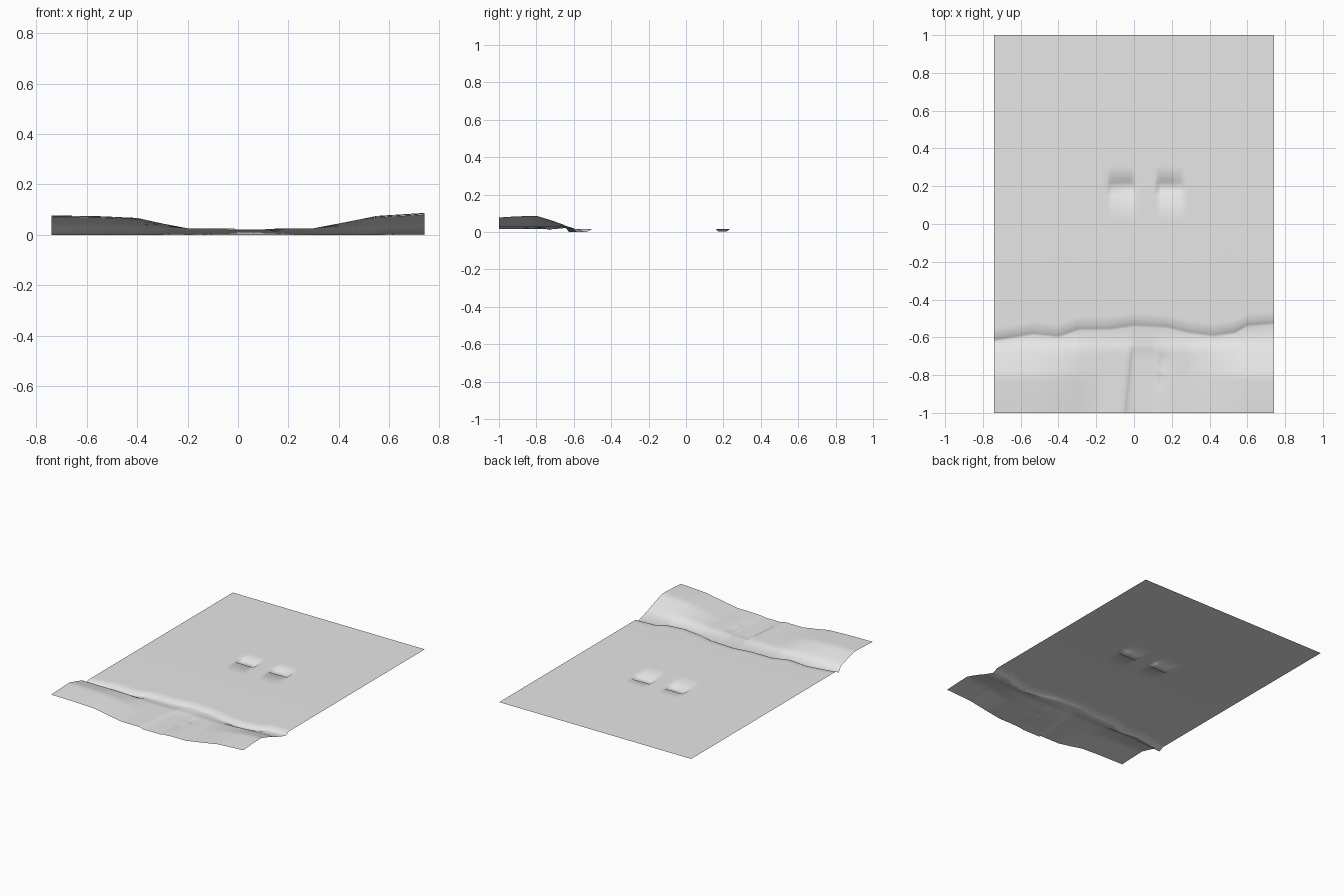
import bpy
import bmesh

cube = bpy.data.objects.get("Cube")
if cube:
    bpy.data.objects.remove(cube, do_unlink=True)

GROUND = 0.017


def interp(points, t):
    """Piecewise linear lookup, clamped at both ends."""
    if t <= points[0][0]:
        return points[0][1]
    for (a, va), (b, vb) in zip(points, points[1:]):
        if t <= b:
            return va + (vb - va) * (t - a) / (b - a)
    return points[-1][1]


# Wavy lip of the ditch, and height of the bank along x
LIP = [(-0.74, -0.6), (-0.53, -0.565), (-0.4, -0.58), (-0.29, -0.54),
       (-0.13, -0.54), (0, -0.52), (0.18, -0.53), (0.3, -0.56),
       (0.42, -0.575), (0.53, -0.56), (0.6, -0.52), (0.74, -0.51)]
HILL = [(-0.74, 0.051), (-0.55, 0.048), (-0.4, 0.041), (-0.3, 0.019),
        (-0.2, 0), (0.3, 0), (0.42, 0.023), (0.55, 0.049), (0.74, 0.061)]
# Hill strength, bank base and channel strength along y
RISE = [(-1, 0.85), (-0.9, 0.95), (-0.8, 1), (-0.72, 0.6), (-0.66, 0.25), (-0.6, 0)]
CHANNEL = [(-0.02, 0), (0, 0.009), (0.1, 0.009), (0.12, 0.004), (0.2, 0)]
DENTS = (-0.065, 0.19)


def dent_depth(x, y):
    across = max(interp([(0.055, 1), (0.075, 0)], abs(x - c)) for c in DENTS)
    along = interp([(0.157, 0), (0.17, 1), (0.22, 1), (0.235, 0)], y)
    return 0.013 * across * along


def bank_height(x, y, bottom):
    base = interp([(-0.66, 0.026), (bottom, 0.002)], y)
    fade = interp([(-0.67, 1), (-0.64, 0)], y)
    z = base + interp(HILL, x) * interp(RISE, y) - fade * interp(CHANNEL, x)
    # Small hollows beside the channel
    for cx, cy, depth in ((0.15, -0.73, 0.012), (0.14, -0.83, 0.007)):
        d = max(abs(x - cx) / 0.04, abs(y - cy) / 0.045)
        z -= depth * max(0, 1 - d)
    return max(z, 0.004)


# Grid lines across the terrain
columns = {p[0] for p in LIP + HILL + CHANNEL} | {-0.04, 0.04, 0.09, 0.14, 0.15, 0.16, 0.285, -0.17}
for c in DENTS:
    columns |= {round(c + o, 3) for o in (-0.075, -0.055, 0.055, 0.075)}
columns = sorted(columns)

GROUND_ROWS = (1, 0.31, 0.235, 0.22, 0.17, 0.157, 0.02)
BANK_ROWS = (-0.64, -0.66, -0.69, -0.73, -0.77, -0.8, -0.83, -0.87, -0.93, -1)


def column_points(x):
    """Points of one grid line, running from back to front."""
    lip = interp(LIP, x)
    pts = [(x, y, GROUND - dent_depth(x, y)) for y in GROUND_ROWS]
    pts += [(x, lip + 0.05, GROUND), (x, lip + 0.008, GROUND - 0.001),
            (x, lip - 0.012, 0.005), (x, lip - 0.026, 0)]
    bottom = lip - 0.026
    for y in BANK_ROWS:
        # The channel edge leans sideways toward the front
        lean = 0.1 * (y + 0.65) if -0.05 < x < 0.01 and y < -0.65 else 0
        pts.append((x + lean, y, bank_height(x, y, bottom)))
    return pts


# Terrain sheet
bm = bmesh.new()
grid = [[bm.verts.new(p) for p in column_points(x)] for x in columns]
for left, right in zip(grid, grid[1:]):
    for j in range(len(left) - 1):
        bm.faces.new((left[j], left[j + 1], right[j + 1], right[j]))
for face in bm.faces:
    face.smooth = True

mesh = bpy.data.meshes.new("terrain")
bm.to_mesh(mesh)
bm.free()
terrain = bpy.data.objects.new("terrain", mesh)
bpy.context.collection.objects.link(terrain)

# Plain grey material
grey = bpy.data.materials.new("light_grey")
grey.use_nodes = True
color = (0.8, 0.8, 0.8, 1)
grey.diffuse_color = color
grey.node_tree.nodes["Principled BSDF"].inputs["Base Color"].default_value = color
mesh.materials.append(grey)
